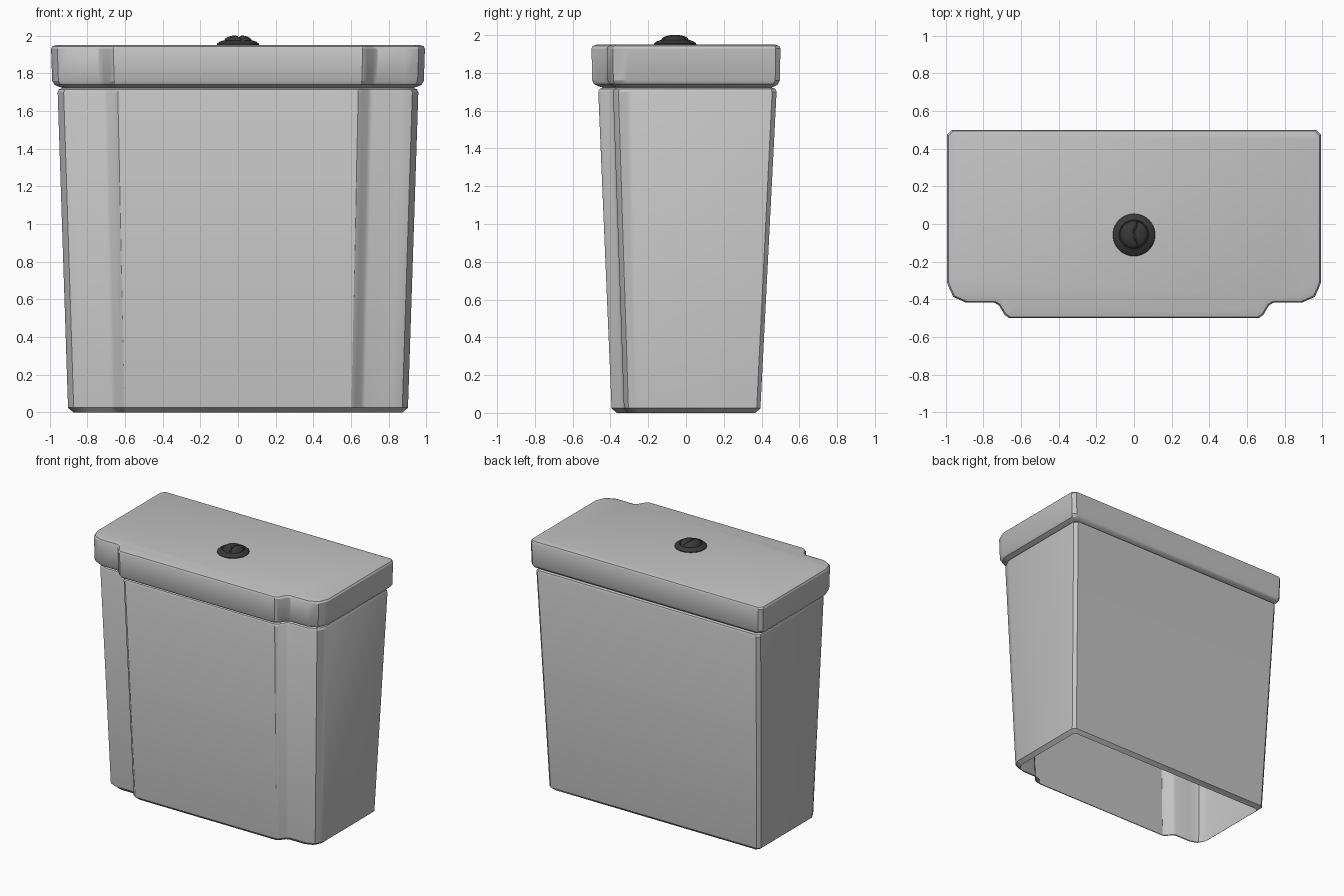
import bpy, bmesh, math

if "Cube" in bpy.data.objects:
    bpy.data.objects.remove(bpy.data.objects["Cube"])

def material(name, v):
    m = bpy.data.materials.new(name)
    m.diffuse_color = (v, v, v, 1)
    m.use_nodes = True
    m.node_tree.nodes["Principled BSDF"].inputs["Base Color"].default_value = m.diffuse_color
    return m

ceramic = material("pale grey ceramic", 0.55)
dark = material("dark grey plastic", 0.04)

# Half plan outline (front centre to back, +x side), as fractions of the half sizes
HALF = [(.66, -.497), (.685, -.482), (.715, -.432), (.74, -.417), (.89, -.417),
        (.957, -.387), (.977, -.345), (.99, -.31), (.99, .475), (.965, .5)]
HALF[0] = (.66, -.5)
PLAN = HALF + [(-x, y) for x, y in reversed(HALF)]

def finish(name, bm, mat, angle):
    me = bpy.data.meshes.new(name)
    bm.to_mesh(me)
    bm.free()
    ob = bpy.data.objects.new(name, me)
    bpy.context.collection.objects.link(ob)
    me.materials.append(mat)
    bpy.ops.object.select_all(action='DESELECT')
    ob.select_set(True)
    bpy.context.view_layer.objects.active = ob
    bpy.ops.object.shade_smooth_by_angle(angle=math.radians(angle))
    return ob

def bridge(bm, a, b):
    n = len(a)
    for i in range(n):
        j = (i + 1) % n
        bm.faces.new((a[i], a[j], b[j], b[i]))

def loft(name, rings, cap):
    """Stack scaled copies of the plan: (half width, half depth, y centre, z)."""
    bm = bmesh.new()
    loops = [[bm.verts.new((x * hx / .99, y * hy / .5 + cy, z)) for x, y in PLAN]
             for hx, hy, cy, z in rings]
    for a, b in zip(loops, loops[1:]):
        bridge(bm, a, b)
    if cap:
        bm.faces.new(loops[-1])
    return finish(name, bm, ceramic, 30)

# Tapered tank, open underneath
loft("tank_body", [(.872, .368, 0, 0), (.902, .394, 0, .025),
                   (.957, .472, .0075, 1.70), (.95, .465, .0075, 1.715),
                   (.932, .447, .0075, 1.722)], False)

# Lid with rounded lower lip and softened top edge
loft("tank_lid", [(.932, .447, .0075, 1.722), (.955, .468, .003, 1.73),
                  (.975, .486, 0, 1.74), (.986, .497, 0, 1.76), (.992, .5, 0, 1.93),
                  (.985, .493, 0, 1.943), (.962, .47, 0, 1.95)], True)

# Push button: flange and dome, split in two by a curved groove
def button():
    bm = bmesh.new()
    n, cy = 40, -.058
    profile = [(.113, 1.945), (.112, 1.955), (.1, 1.966), (.08, 1.973), (.077, 1.971)]
    profile += [(.074 * (1 - k / 12), 1.971 + .031 * math.sqrt(1 - (1 - k / 12) ** 2))
                for k in range(12)]
    prev = None
    for r, z in profile:
        loop = []
        for i in range(n):
            t = 2 * math.pi * i / n
            x, y = r * math.cos(t), r * math.sin(t)
            dip = .014 * math.exp(-((x - .002 - 6 * y * y) / .009) ** 2) if r < .075 else 0
            loop.append(bm.verts.new((x, y + cy, z - dip)))
        if prev:
            bridge(bm, prev, loop)
        prev = loop
    bm.faces.new(prev)
    return finish("flush_button", bm, dark, 35)

button()
